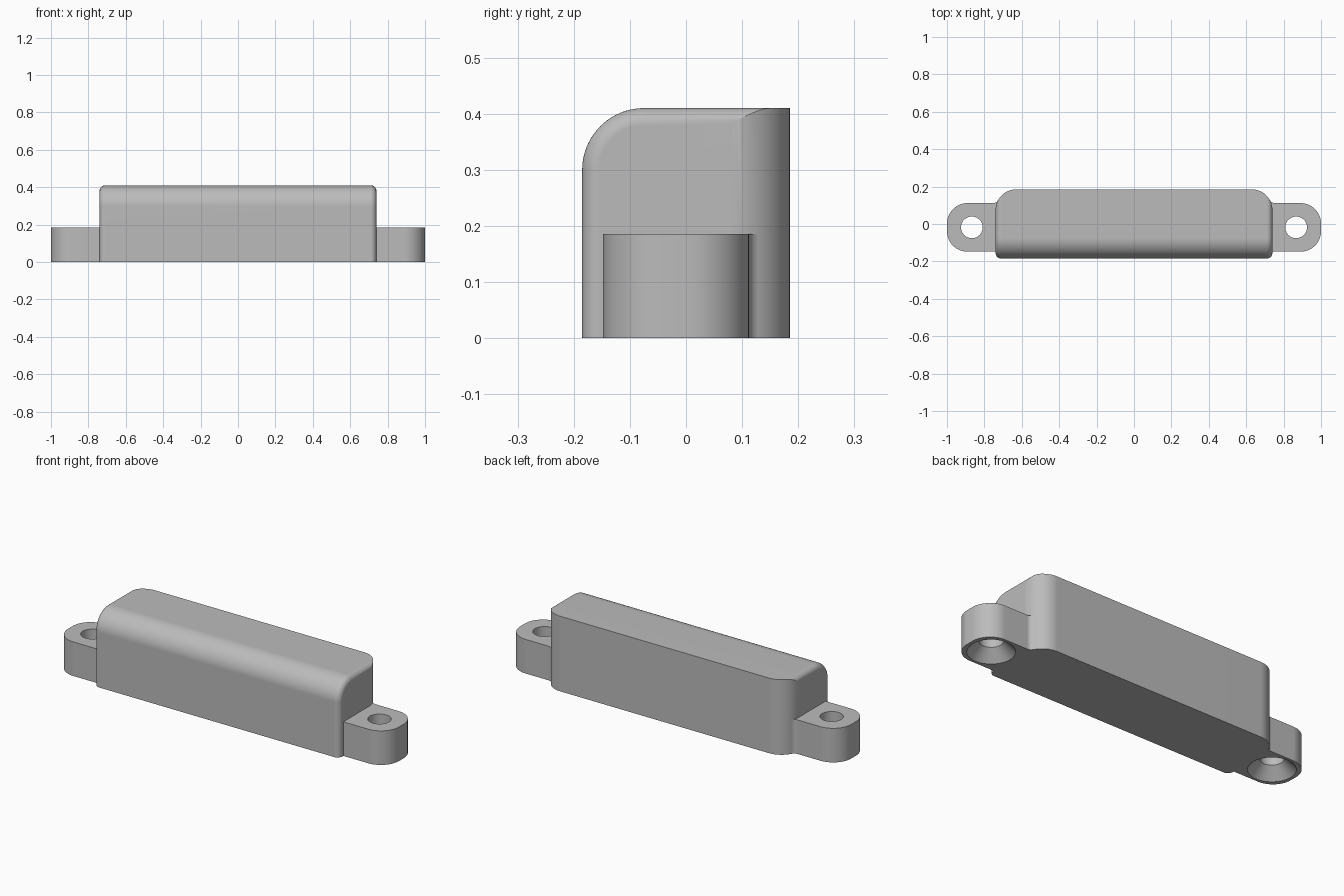
import bpy, bmesh
from math import sin, cos, atan2, sqrt, radians, pi

cube = bpy.data.objects.get("Cube")
if cube:
    bpy.data.objects.remove(cube, do_unlink=True)

HALF_X, HALF_Y, HEIGHT = 0.74, 0.185, 0.41   # main body
ROUND, FILLET = 0.11, 0.03                   # large and small edge radii
TAB_FRONT, TAB_BACK, TAB_H = -0.148, 0.112, 0.186
HOLE_X, HOLE_Y, HOLE_R, SINK_R = 0.867, -0.018, 0.058, 0.116

grey = bpy.data.materials.new("light_grey")
grey.use_nodes = True
colour = (0.5, 0.5, 0.5, 1)
grey.diffuse_color = colour
grey.node_tree.nodes["Principled BSDF"].inputs["Base Color"].default_value = colour


def arc(cx, cy, r, start, end, n=16):
    """Points on an arc, angles in radians."""
    angles = [start + (end - start) * i / n for i in range(n + 1)]
    return [(cx + r * cos(a), cy + r * sin(a)) for a in angles]


def loft(name, rings, closed=False):
    """Skin equal-length rings of points and cap both ends."""
    bm = bmesh.new()
    loops = [[bm.verts.new(p) for p in ring] for ring in rings]
    for a, b in zip(loops, loops[1:]):
        for i in range(len(a)):
            j = (i + 1) % len(a)
            bm.faces.new((a[i], a[j], b[j], b[i]))
    bm.faces.new(loops[0][::-1])
    bm.faces.new(loops[-1])
    bmesh.ops.recalc_face_normals(bm, faces=bm.faces)
    mesh = bpy.data.meshes.new(name)
    bm.to_mesh(mesh)
    bm.free()
    mesh.materials.append(grey)
    obj = bpy.data.objects.new(name, mesh)
    bpy.context.collection.objects.link(obj)
    return obj


def prism(name, outline, z0, z1):
    return loft(name, [[(x, y, z) for x, y in outline] for z in (z0, z1)])


def combine(target, other, operation):
    """Apply a boolean and remove the helper."""
    mod = target.modifiers.new(operation, "BOOLEAN")
    mod.operation, mod.object, mod.solver = operation, other, "EXACT"
    bpy.context.view_layer.objects.active = target
    bpy.ops.object.modifier_apply(modifier=mod.name)
    bpy.data.objects.remove(other, do_unlink=True)


def body_section(x, inset):
    """Side profile with a rounded top front edge, overrunning the back."""
    yz = [(-HALF_Y + inset, 0)]
    yz += arc(ROUND - HALF_Y, HEIGHT - ROUND, ROUND - inset, pi, pi / 2, 24)
    yz += [(HALF_Y + 0.1, HEIGHT - inset), (HALF_Y + 0.1, 0)]
    return [(x, y, z) for y, z in yz]


# Main body with filleted ends
steps = [pi / 2 * i / 10 for i in range(11)]
right_end = [(HALF_X - FILLET * (1 - sin(t)), FILLET * (1 - cos(t))) for t in steps]
stations = [(-x, d) for x, d in reversed(right_end)] + right_end
housing = loft("housing", [body_section(x, d) for x, d in stations])

# Rounded upright back corners
cx, cy = HALF_X - ROUND, HALF_Y - ROUND
plan = [(-1, -0.4), (1, -0.4), (1, cy - 0.05), (HALF_X + 0.0005, cy - 0.05)]
plan += arc(cx, cy, ROUND, 0, pi / 2, 24) + arc(-cx, cy, ROUND, pi / 2, pi, 24)
plan += [(-HALF_X - 0.0005, cy - 0.05), (-1, cy - 0.05)]
combine(housing, prism("back_corner_cutter", plan, -0.1, 0.6), "INTERSECT")

# Mounting tabs, blended into the back corners
fy = TAB_BACK + FILLET
fx = cx + sqrt((ROUND + FILLET) ** 2 - (fy - cy) ** 2)
end_x = 1 - ROUND
tab = [(cx, TAB_FRONT)]
tab += arc(end_x, TAB_FRONT + ROUND, ROUND, -pi / 2, 0)
tab += arc(end_x, TAB_BACK - ROUND, ROUND, 0, pi / 2)
tab += arc(fx, fy, FILLET, -pi / 2, atan2(cy - fy, cx - fx) , 8)
tab += [(cx, cy)]
for side in (1, -1):
    outline = [(side * x, y) for x, y in tab]
    combine(housing, prism("mounting_tab", outline, 0, TAB_H), "UNION")

# Screw holes, countersunk from below
sink = SINK_R - HOLE_R
for side in (1, -1):
    profile = [(SINK_R + 0.02, -0.02), (HOLE_R, sink), (HOLE_R, TAB_H + 0.1)]
    rings = [[(x, y, z) for x, y in arc(side * HOLE_X, HOLE_Y, r, 0, 2 * pi, 48)[:-1]]
             for r, z in profile]
    combine(housing, loft("screw_hole_cutter", rings), "DIFFERENCE")

# Smooth rounds, crisp edges
bpy.ops.object.select_all(action="DESELECT")
housing.select_set(True)
bpy.context.view_layer.objects.active = housing
bpy.ops.object.shade_smooth_by_angle(angle=radians(25))
weighted = housing.modifiers.new("even_shading", "WEIGHTED_NORMAL")
weighted.keep_sharp = True
